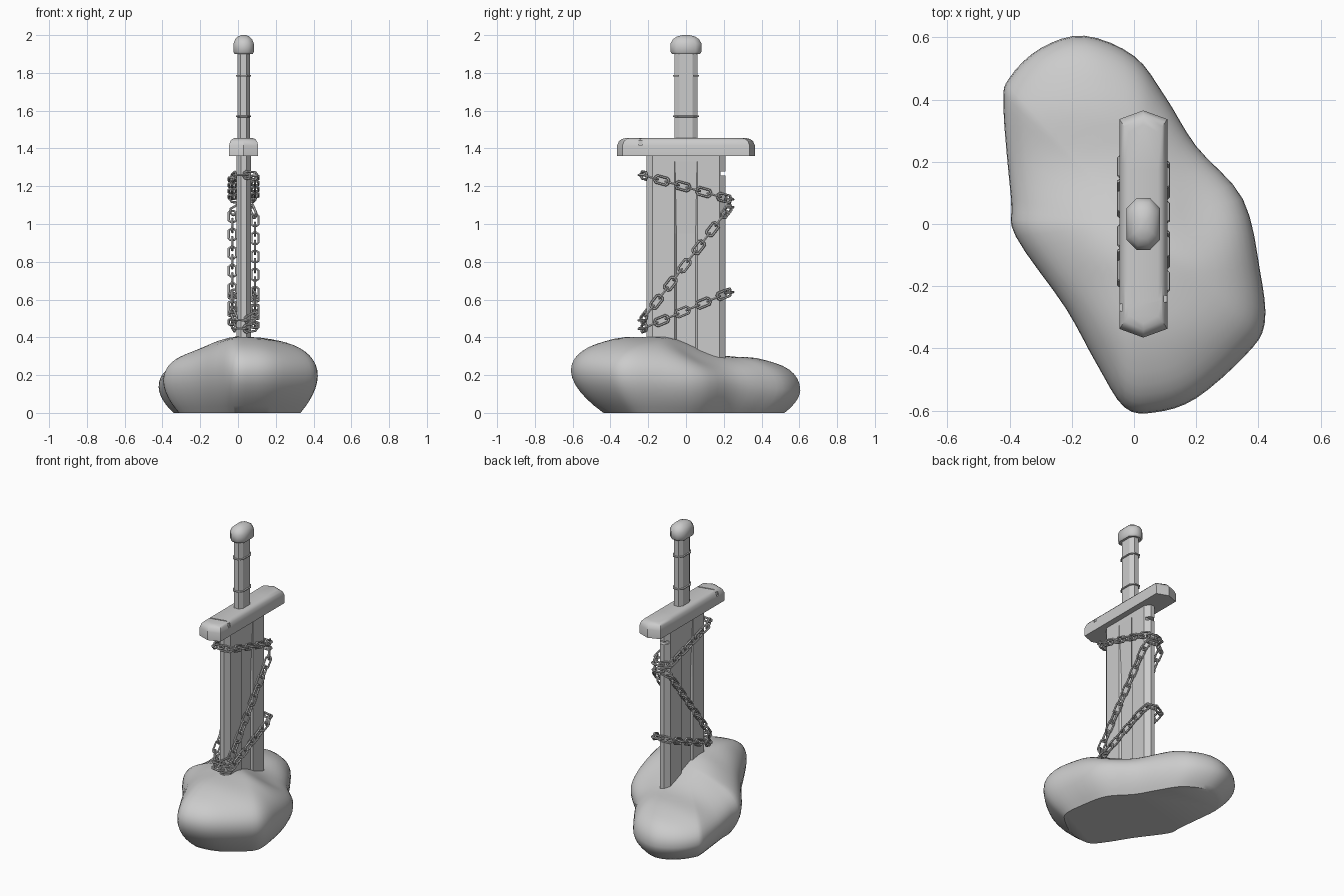
import bpy, bmesh, math
from mathutils import Vector

if "Cube" in bpy.data.objects:
    bpy.data.objects.remove(bpy.data.objects["Cube"])

CX = 0.03  # sword centre in x


def make(name, rings, smooth=0):
    """Skin a list of equal-length closed rings and cap both ends."""
    bm = bmesh.new()
    vs = [[bm.verts.new(p) for p in r] for r in rings]
    n = len(rings[0])
    for a, b in zip(vs, vs[1:]):
        for i in range(n):
            bm.faces.new((a[i], a[(i + 1) % n], b[(i + 1) % n], b[i]))
    bm.faces.new(vs[0][::-1])
    bm.faces.new(vs[-1])
    return finish(name, bm, smooth)


def smooth_edges(ob, angle):
    bpy.ops.object.select_all(action='DESELECT')
    ob.select_set(True)
    bpy.context.view_layer.objects.active = ob
    bpy.ops.object.shade_smooth_by_angle(angle=math.radians(angle))


def finish(name, bm, smooth=0):
    bmesh.ops.recalc_face_normals(bm, faces=bm.faces)
    me = bpy.data.meshes.new(name)
    bm.to_mesh(me)
    bm.free()
    ob = bpy.data.objects.new(name, me)
    bpy.context.collection.objects.link(ob)
    if smooth:
        smooth_edges(ob, smooth)
    return ob


def quad_sym(pts):
    """Mirror a +x/+y corner profile (listed from +y tip to +x side) into a full ring."""
    q = list(pts)
    q += [(x, -y) for x, y in reversed(pts)]
    q += [(-x, y) for x, y in reversed(q)]
    out = []
    for p in q:
        if not out or (Vector(p) - Vector(out[-1])).length > 1e-5:
            out.append(p)
    if (Vector(out[0]) - Vector(out[-1])).length < 1e-5:
        out.pop()
    return out


def ring(pts, z, dx=0.0, dy=0.0):
    """Place a profile at height z, inset by dx, dy."""
    mx = max(p[0] for p in pts)
    my = max(p[1] for p in pts)
    return [(CX + x * (mx - dx) / mx, y * (my - dy) / my, z) for x, y in pts]


def notch(ob, centre, size, rot=0.0):
    """Cut a small box-shaped nick out of an object."""
    bpy.ops.mesh.primitive_cube_add(size=1, location=centre, rotation=(0, 0, rot))
    c = bpy.context.object
    c.scale = size
    m = ob.modifiers.new("nick", 'BOOLEAN')
    m.operation, m.solver, m.object = 'DIFFERENCE', 'EXACT', c
    bpy.context.view_layer.objects.active = ob
    bpy.ops.object.modifier_apply(modifier=m.name)
    bpy.data.objects.remove(c)


def lerp_table(t, x):
    for (a, va), (b, vb) in zip(t, t[1:]):
        if x <= b:
            k = max(0, (x - a) / (b - a))
            k = k * k * (3 - 2 * k)
            return va + (vb - va) * k
    return t[-1][1]


# Rock: plan outline swept over a domed height profile
outline = [(-.42, .38), (-.40, .47), (-.30, .565), (-.16, .605), (0, .54), (.1, .41),
           (.2, .25), (.35, .08), (.405, -.15), (.42, -.32), (.36, -.42), (.2, -.56),
           (.07, -.605), (-.03, -.59), (-.12, -.45), (-.22, -.27), (-.38, -.04), (-.395, .08)]
plan = []
N = len(outline)
for i in range(N):
    p0, p1, p2, p3 = (Vector(outline[(i + k) % N]) for k in (-1, 0, 1, 2))
    for j in range(4):
        t = j / 4
        plan.append(.5 * (2 * p1 + (p2 - p0) * t + (2 * p0 - 5 * p1 + 4 * p2 - p3) * t * t
                          + (3 * p1 - p0 - 3 * p2 + p3) * t ** 3))
crest = [(-.6, .45), (-.4, .435), (-.15, .41), (.22, .312), (.42, .335), (.6, .36)]


def rim(y):
    return .17 - .085 * y


def dip(x, y):
    return sum(d * math.exp(-((x - a) ** 2 + (y - b) ** 2) / .014)
               for a, b, d in ((.22, .05, .035), (-.26, -.1, .03)))


rings = []
for j in range(6):
    t = 1 - j / 6
    rings.append([(p.x * s, p.y * s, rim(p.y) * (1 - t)) for p in plan
                  for s in [1 - (.21 - .07 * (p.y / .6) ** 3) * t ** 1.8]])
for j in range(14):
    a = math.pi / 2 * j / 14
    s, f = math.cos(a), math.sin(a) ** .9
    r = []
    for p in plan:
        x, y = p.x * s, p.y * s
        rz = rim(p.y)
        r.append((x, y, rz + (lerp_table(crest, y) - rz) * f - dip(x, y) * f))
    rings.append(r)
make("rock", rings, 40)

# Blade: bevelled edges and a central fuller that fades out below the guard


def blade_ring(z, d):
    return ring(quad_sym([(.014, .21), (.038, .177), (.038, .06), (.038 - d, .058 - d * .6)]), z)


blade = make("blade", [blade_ring(.2, .012), blade_ring(.95, .012),
                       blade_ring(1.33, .0), blade_ring(1.38, .0)])
notch(blade, (CX, .205, 1.268), (.12, .045, .022))

# Guard: pointed bar with a rounded top and a crack near one end
g = quad_sym([(0, .365), (.077, .337), (.077, .2)])
guard = make("guard", [ring(g, 1.36), ring(g, 1.415), ring(g, 1.438, .006, .01),
                       ring(g, 1.45, .016, .025), ring(g, 1.455, .03, .045)])
notch(guard, (CX, -.253, 1.455), (.2, .008, .008), .2)
notch(guard, (CX + .077, -.24, 1.437), (.02, .022, .04))
notch(guard, (CX - .077, -.268, 1.437), (.02, .022, .04))
smooth_edges(guard, 35)

# Grip with two raised bands
grip = quad_sym([(.016, .06), (.033, .035)])
make("grip", [ring(grip, 1.44), ring(grip, 1.91)])
for i, z in enumerate((1.57, 1.785)):
    make(f"grip_band_{i + 1}", [ring(grip, z - .005, -.001, -.001), ring(grip, z - .003, -.007, -.008),
                                ring(grip, z + .003, -.007, -.008), ring(grip, z + .005, -.001, -.001)])

# Pommel
p = quad_sym([(.022, .083), (.054, .05)])
make("pommel", [ring(p, 1.9, .006, .01), ring(p, 1.912), ring(p, 1.955), ring(p, 1.978, .009, .014),
                ring(p, 1.993, .024, .036), ring(p, 2.0, .042, .065)], 42)

# Chains: three slanted loops of interlocking links around the blade
HX, HY, C = .06, .232, .02
corner = [(HX, -HY + C), (HX, HY - C), (HX - C, HY), (-HX + C, HY),
          (-HX, HY - C), (-HX, -HY + C), (-HX + C, -HY), (HX - C, -HY)]
link = [(.037, .009), (.027, .019), (-.027, .019), (-.037, .009),
        (-.037, -.009), (-.027, -.019), (.027, -.019), (.037, -.009)]


def add_link(bm, c, u, v, w, r=.0068):
    loops = []
    for a, b in link:
        o = Vector((math.copysign(1, a) * (1 if abs(a) > .03 else .5),
                    math.copysign(1, b) * (1 if abs(b) > .01 else .5))).normalized()
        loops.append([bm.verts.new(c + u * (a + o.x * r * math.cos(k * math.pi / 3))
                                   + v * (b + o.y * r * math.cos(k * math.pi / 3))
                                   + w * r * math.sin(k * math.pi / 3)) for k in range(6)])
    for i in range(8):
        a, b = loops[i], loops[(i + 1) % 8]
        for k in range(6):
            bm.faces.new((a[k], b[k], b[(k + 1) % 6], a[(k + 1) % 6]))


def chain(name, z_front, z_back):
    pts = [Vector((CX + x, y, z_front + (z_back - z_front) * (y + HY) / (2 * HY))) for x, y in corner]
    seg = [(a, b, (b - a).length) for a, b in zip(pts, pts[1:] + pts[:1])]
    total = sum(s[2] for s in seg)
    n = 2 * round(total / .12)

    def at(d):
        d %= total
        for a, b, l in seg:
            if d <= l:
                return a.lerp(b, d / l)
            d -= l
        return pts[0]
    bm = bmesh.new()
    for i in range(n):
        a, b = at(total * i / n), at(total * (i + 1) / n)
        u = (b - a).normalized()
        out = u.cross(Vector((0, 0, 1))).normalized()
        side = out.cross(u)
        v, w = (side, out) if i % 2 else (out, side)
        add_link(bm, (a + b) / 2, u, v, w)
    finish(name, bm)


chain("chain_upper", 1.26, 1.13)
chain("chain_middle", .49, 1.09)
chain("chain_lower", .445, .64)
